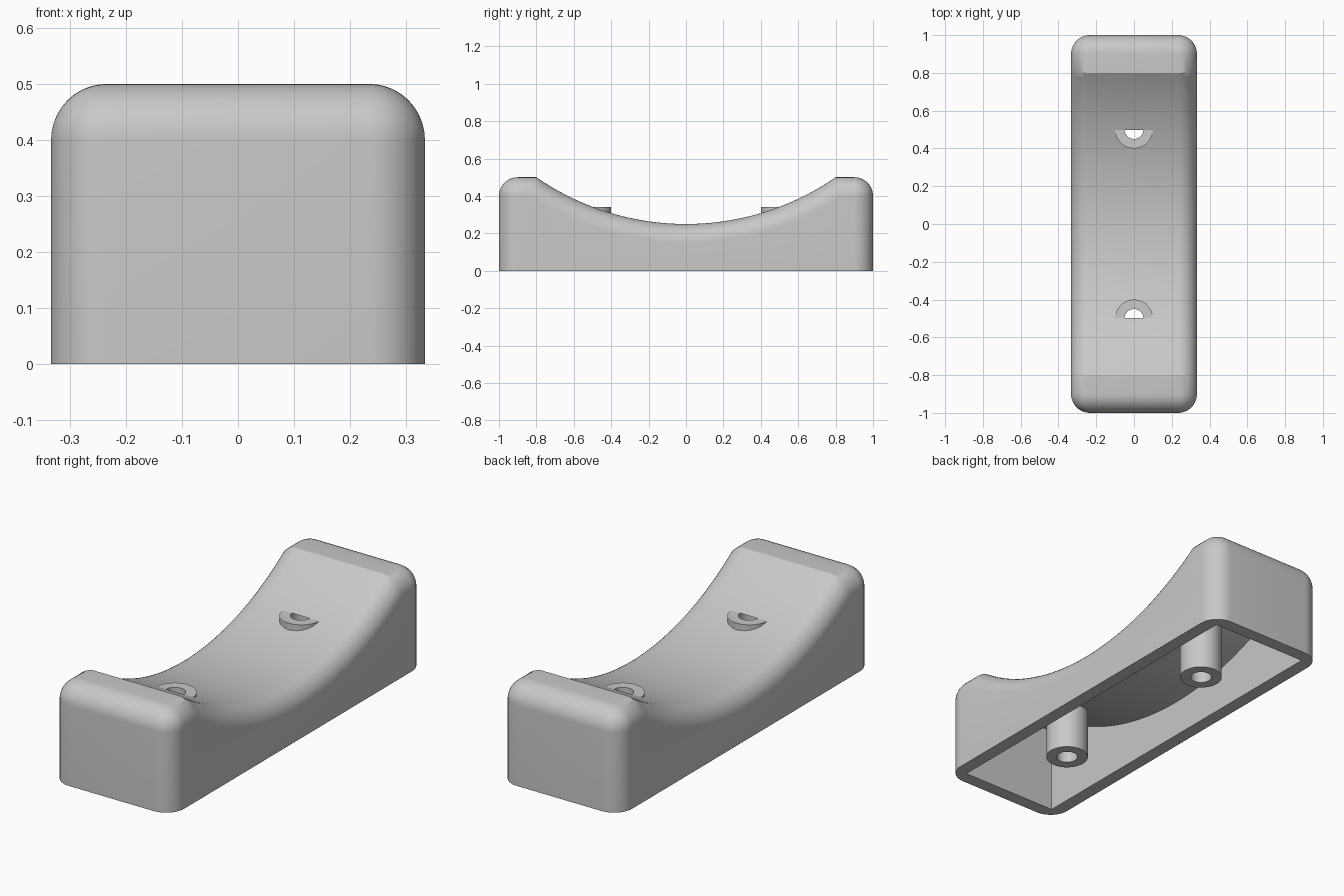
import bpy
import bmesh
from math import sin, cos, pi, sqrt, atan2
from mathutils import Matrix

cube = bpy.data.objects.get("Cube")
if cube:
    bpy.data.objects.remove(cube, do_unlink=True)

HALF_W, HALF_L, HEIGHT = 0.3333, 1.0, 0.5
FILLET, WALL = 0.1, 0.0667
ARC_R, ARC_Z = 1.405, 1.655          # saddle cylinder radius and axis height
POST_Y, POST_R, HOLE_R, POST_TOP = 0.5, 0.1, 0.05, 0.341

grey = bpy.data.materials.new("light_grey")
grey.use_nodes = True
colour = (0.58, 0.58, 0.58, 1)
grey.diffuse_color = colour
grey.node_tree.nodes["Principled BSDF"].inputs["Base Color"].default_value = colour


def make_object(name, bm):
    bmesh.ops.remove_doubles(bm, verts=bm.verts, dist=1e-5)
    bmesh.ops.recalc_face_normals(bm, faces=bm.faces)
    mesh = bpy.data.meshes.new(name)
    bm.to_mesh(mesh)
    bm.free()
    mesh.materials.append(grey)
    obj = bpy.data.objects.new(name, mesh)
    bpy.context.collection.objects.link(obj)
    return obj


def activate(obj):
    bpy.ops.object.select_all(action='DESELECT')
    obj.select_set(True)
    bpy.context.view_layer.objects.active = obj


def smooth(obj):
    activate(obj)
    bpy.ops.object.shade_smooth_by_angle(angle=pi / 6)


def cut(obj, cutter):
    mod = obj.modifiers.new("cut", 'BOOLEAN')
    mod.operation, mod.solver, mod.object = 'DIFFERENCE', 'EXACT', cutter
    activate(obj)
    bpy.ops.object.modifier_apply(modifier=mod.name)
    bpy.data.objects.remove(cutter, do_unlink=True)


def saddle_profile(inset, corner, bottom, steps=48):
    """Side outline (y, z) moved inward by inset, with rounded top outer corners."""
    top, end, radius = HEIGHT - inset, HALF_L - inset, ARC_R + inset
    sweep = atan2(sqrt(radius ** 2 - (ARC_Z - top) ** 2), ARC_Z - top)
    side = [(end, bottom)]
    turns = 10 if corner is not None else 0
    c = corner or 0
    for i in range(turns + 1):
        a = pi / 2 * i / max(turns, 1)
        side.append((end - c + c * cos(a), top - c + c * sin(a)))
    arc = []
    for i in range(steps + 1):
        a = sweep * (1 - 2 * i / steps)
        arc.append((radius * sin(a), ARC_Z - radius * cos(a)))
    return side + arc + [(-y, z) for y, z in reversed(side)]


def loft(name, sections):
    """Skin a list of (x, outline) sections and cap both ends."""
    bm = bmesh.new()
    rings = [[bm.verts.new((x, y, z)) for y, z in outline] for x, outline in sections]
    for a, b in zip(rings, rings[1:]):
        for i in range(len(a)):
            j = (i + 1) % len(a)
            bm.faces.new((a[i], a[j], b[j], b[i]))
    bm.faces.new(rings[0])
    bm.faces.new(rings[-1])
    return make_object(name, bm)


def cylinder(name, radius, y, z0, z1):
    bm = bmesh.new()
    bmesh.ops.create_cone(bm, cap_ends=True, segments=48, radius1=radius, radius2=radius,
                          depth=z1 - z0, matrix=Matrix.Translation((0, y, (z0 + z1) / 2)))
    return make_object(name, bm)


# Saddle body: outline shrinks towards both sides to round every upper edge
half = []
for i in range(11):
    a = pi / 2 * i / 10
    inset = FILLET * (1 - cos(a))
    half.append((HALF_W - FILLET + FILLET * sin(a),
                 saddle_profile(inset, FILLET - inset, 0)))
body = loft("saddle_body", [(-x, p) for x, p in reversed(half)] + half)

# Hollow underside following the saddle curve
inner = saddle_profile(WALL, None, -0.1)
cut(body, loft("cavity_cutter", [(x, inner) for x in (WALL - HALF_W, HALF_W - WALL)]))

# Screw holes and the tubular posts around them
for name, y in (("front_post", -POST_Y), ("back_post", POST_Y)):
    post = cylinder(name, POST_R, y, 0, POST_TOP)
    cut(post, cylinder("bore_cutter", HOLE_R, y, -0.1, HEIGHT))
    cut(body, cylinder("hole_cutter", HOLE_R, y, -0.1, POST_TOP))
    smooth(post)
smooth(body)
